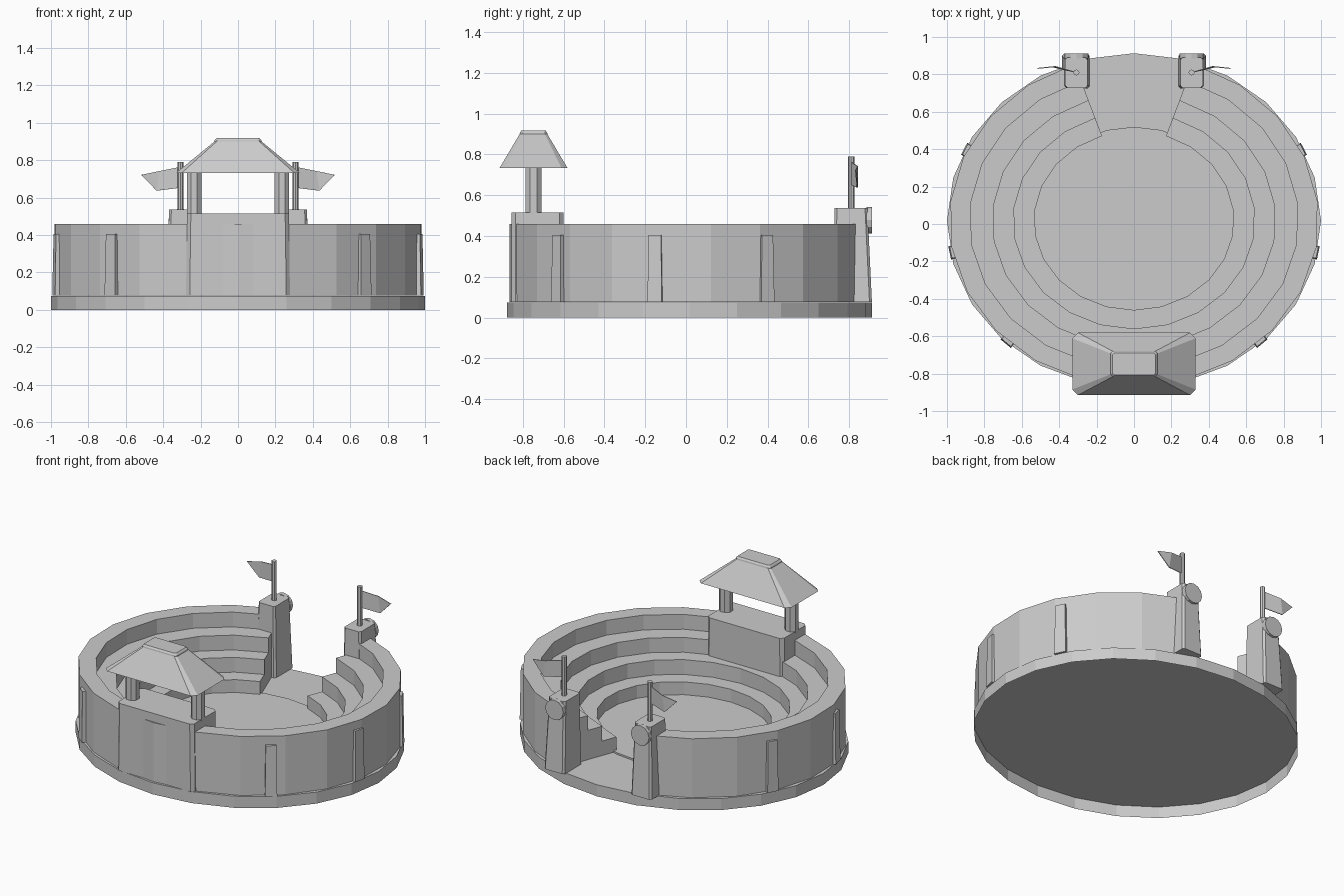
import bpy, bmesh, math
from mathutils import Vector, Matrix

old = bpy.data.objects.get("Cube")
if old:
    bpy.data.objects.remove(old, do_unlink=True)

stone = bpy.data.materials.new("plain_grey")
stone.use_nodes = True
GREY = (0.6, 0.6, 0.6, 1)
stone.diffuse_color = GREY
stone.node_tree.nodes["Principled BSDF"].inputs["Base Color"].default_value = GREY

CY, RATIO = 0.018, 0.895   # centre and flattening of the oval plan
FLOOR, RIM = 0.075, 0.46   # heights of the base and the wall top
FOOT = FLOOR + 0.002       # parts stand just clear of the base sheet


def oval(r, deg, z):
    a = math.radians(deg)
    return Vector((r * math.cos(a), CY + RATIO * r * math.sin(a), z))


def finish(name, bm):
    bmesh.ops.recalc_face_normals(bm, faces=bm.faces)
    mesh = bpy.data.meshes.new(name)
    bm.to_mesh(mesh)
    bm.free()
    mesh.materials.append(stone)
    obj = bpy.data.objects.new(name, mesh)
    bpy.context.collection.objects.link(obj)
    return obj


def loft(name, loops, open_start=False):
    """Skin equal point loops and cap the ends."""
    bm = bmesh.new()
    rings = [[bm.verts.new(p) for p in loop] for loop in loops]
    n = len(rings[0])
    for a, b in zip(rings, rings[1:]):
        for i in range(n):
            j = (i + 1) % n
            bm.faces.new((a[i], a[j], b[j], b[i]))
    if not open_start:
        bm.faces.new(rings[0])
    bm.faces.new(rings[-1])
    return finish(name, bm)


def slab(x, y, hx, hy, z, c):
    """Rectangle loop with chamfered corners."""
    pts = []
    for sx, sy in ((1, 1), (-1, 1), (-1, -1), (1, -1)):
        pair = [(hx, hy - c), (hx - c, hy)]
        if sx * sy < 0:
            pair.reverse()
        pts += [Vector((x + sx * px, y + sy * py, z)) for px, py in pair]
    return pts


def cylinder(name, r, depth, loc, sides, rot=None):
    bm = bmesh.new()
    m = Matrix.Translation(loc) @ (rot or Matrix())
    bmesh.ops.create_cone(bm, cap_ends=True, segments=sides, radius1=r,
                          radius2=r, depth=depth, matrix=m)
    return finish(name, bm)


# Base plate, hollow underneath, and slightly raised arena floor
for name, r, low, high, hollow in (("base_plate", 1, 0, FLOOR, True),
                                   ("arena_floor", 0.56, FOOT, 0.088, False)):
    loft(name, [[oval(r, d, z) for d in range(0, 360, 15)]
                for z in (low, high)], hollow)

# Outer wall and stepped seating, open at the gate
radii = (0.988, 0.88, 0.757, 0.646, 0.534)
rise = (RIM - FLOOR) / 4
profile = [(radii[0], FOOT)]
for i, (outer, inner) in enumerate(zip(radii, radii[1:])):
    profile += [(outer, RIM - i * rise), (inner, RIM - i * rise)]
profile.append((radii[-1], FOOT))
GAP, SEGMENTS = 18.7, 20
step = (360 - 2 * GAP) / SEGMENTS
loft("wall_and_seats", [[oval(r, 90 + GAP + i * step, z) for r, z in profile]
                        for i in range(SEGMENTS + 1)])

# Wall buttresses
for deg in (25.2, -11, -46.8):
    for side, label in ((1, "left"), (-1, "right")):
        a = deg if side > 0 else 180 - deg
        p = oval(0.982, a, 0)
        t = (oval(1, a + 1, 0) - oval(1, a - 1, 0)).normalized()
        n = Vector((t.y, -t.x, 0))
        loops = []
        for z, w, out in ((FOOT, 0.036, 0.022), (0.405, 0.031, 0.016)):
            loops.append([p + t * u + n * v + Vector((0, 0, z)) for u, v in
                          ((-w, -0.04), (w, -0.04), (w, out), (-w, out))])
        loft(label + "_buttress", loops)

# Viewing box, posts and hipped roof with a steeper ridge cap
loft("viewing_box", [slab(0, -0.728, 0.278, 0.128, FOOT, 0.02),
                     slab(0, -0.728, 0.272, 0.128, 0.515, 0.02)])
for side, label in ((1, "left"), (-1, "right")):
    cylinder(label + "_roof_post", 0.042, 0.24, (side * 0.235, -0.748, 0.625),
             8, Matrix.Rotation(math.pi / 8, 4, "Z"))
loft("roof", [slab(0, -0.748, 0.33, 0.167, 0.733, 0.03),
              slab(0, -0.748, 0.126, 0.068, 0.9, 0.012),
              slab(0, -0.748, 0.124, 0.067, 0.908, 0.012),
              slab(0, -0.748, 0.115, 0.059, 0.918, 0.01)])

# Gate towers with round shields, poles and flags
for side, label in ((1, "left"), (-1, "right")):
    loft(label + "_gate_tower", [
        slab(side * 0.312, 0.818, 0.073, 0.094, FOOT, 0.012),
        slab(side * 0.308, 0.809, 0.06, 0.081, 0.537, 0.012)])
    cylinder(label + "_shield", 0.065, 0.027, (side * 0.308, 0.899, 0.478), 12,
             Matrix.Rotation(math.pi / 2, 4, "X"))
    cylinder(label + "_flag_pole", 0.016, 0.27, (side * 0.308, 0.81, 0.655), 8)
    # Pennant, bent once along its length
    bm = bmesh.new()
    v = [bm.verts.new((side * x, y, z)) for x, y, z in (
        (0.315, 0.812, 0.652), (0.315, 0.812, 0.763), (0.42, 0.842, 0.742),
        (0.517, 0.832, 0.722), (0.435, 0.84, 0.637))]
    bm.faces.new((v[0], v[1], v[2], v[4]))
    bm.faces.new((v[4], v[2], v[3]))
    flag = finish(label + "_flag", bm)
    mod = flag.modifiers.new("thickness", "SOLIDIFY")
    mod.thickness = 0.005
    mod.offset = 0
